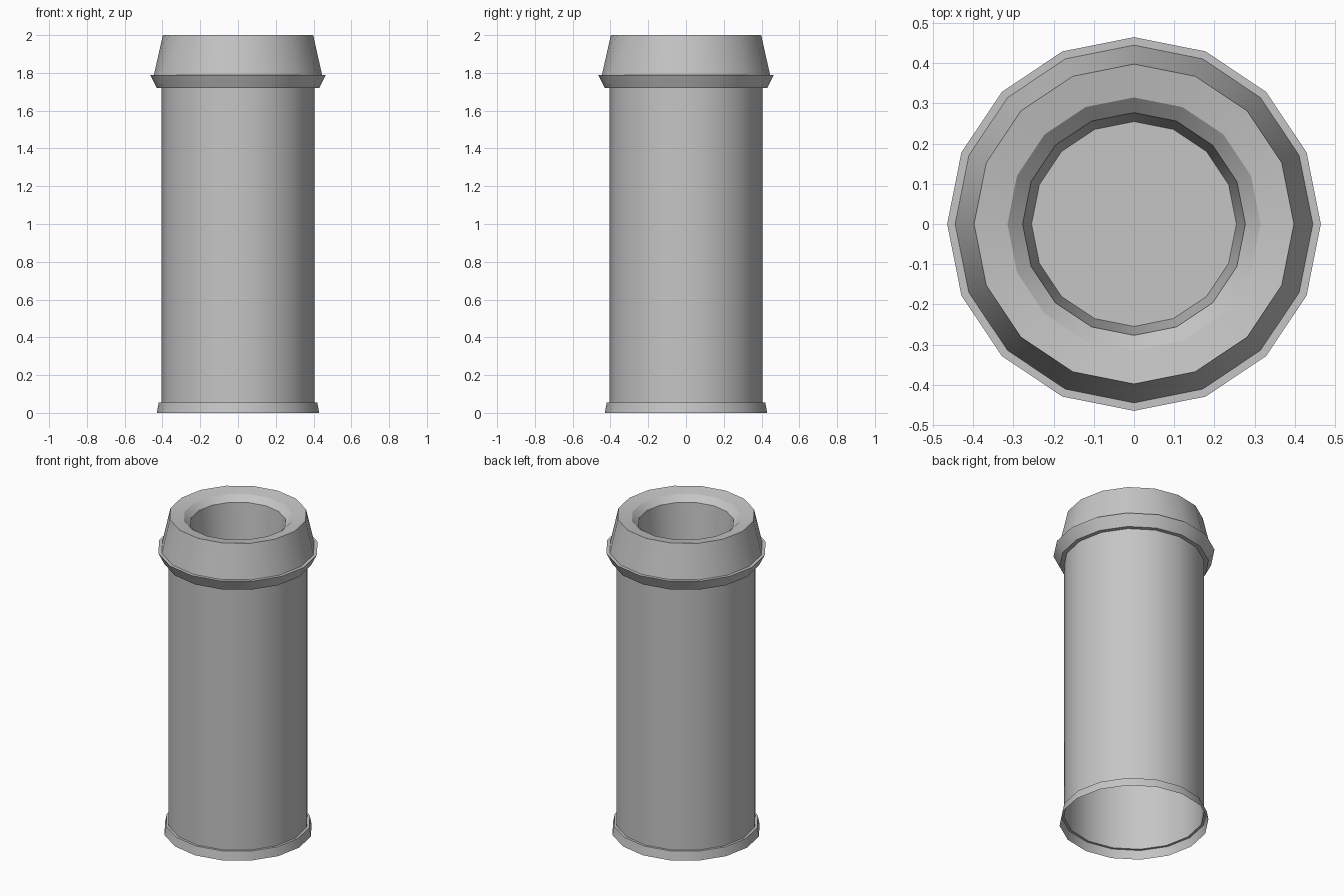
import bpy, bmesh
from math import cos, sin, pi, radians

SIDES = 16

cube = bpy.data.objects.get("Cube")
if cube:
    bpy.data.objects.remove(cube, do_unlink=True)

grey = bpy.data.materials.new("plain grey")
grey.use_nodes = True
colour = (0.56, 0.56, 0.56, 1)
grey.diffuse_color = colour
grey.node_tree.nodes["Principled BSDF"].inputs["Base Color"].default_value = colour


def lathe(name, profile, cap_end=False):
    """Turn a (radius, height) profile round the z axis; listed upward outside."""
    bm = bmesh.new()
    rings = [[bm.verts.new((r * cos(2 * pi * i / SIDES), r * sin(2 * pi * i / SIDES), z))
              for i in range(SIDES)] for r, z in profile]
    for low, high in zip(rings, rings[1:]):
        for i in range(SIDES):
            j = (i + 1) % SIDES
            bm.faces.new((low[i], low[j], high[j], high[i]))
    if cap_end:
        bm.faces.new(rings[-1])
    mesh = bpy.data.meshes.new(name)
    bm.to_mesh(mesh)
    bm.free()
    mesh.materials.append(grey)
    obj = bpy.data.objects.new(name, mesh)
    bpy.context.collection.objects.link(obj)
    bpy.ops.object.select_all(action='DESELECT')
    obj.select_set(True)
    bpy.context.view_layer.objects.active = obj
    bpy.ops.object.shade_smooth_by_angle(angle=radians(30))
    return obj


# Flared skirt at the base, open underneath
lathe("foot", [(0.43, 0), (0.42, 0.055), (0.405, 0.055)])

# Hollow shaft, closed by a plate inside the collar
lathe("shaft", [(0.405, 0.055), (0.405, 1.69)], cap_end=True)

# Collar with overhanging ledge, tapered crown, rounded lip and bore
lathe("collar", [(0.405, 1.72), (0.43, 1.72), (0.465, 1.79), (0.445, 1.79),
                 (0.398, 2.0), (0.315, 1.985), (0.277, 1.95), (0.255, 1.69)])

# Shaft wall hidden behind the collar
lathe("shaft_neck", [(0.405, 1.69), (0.405, 1.72)])
